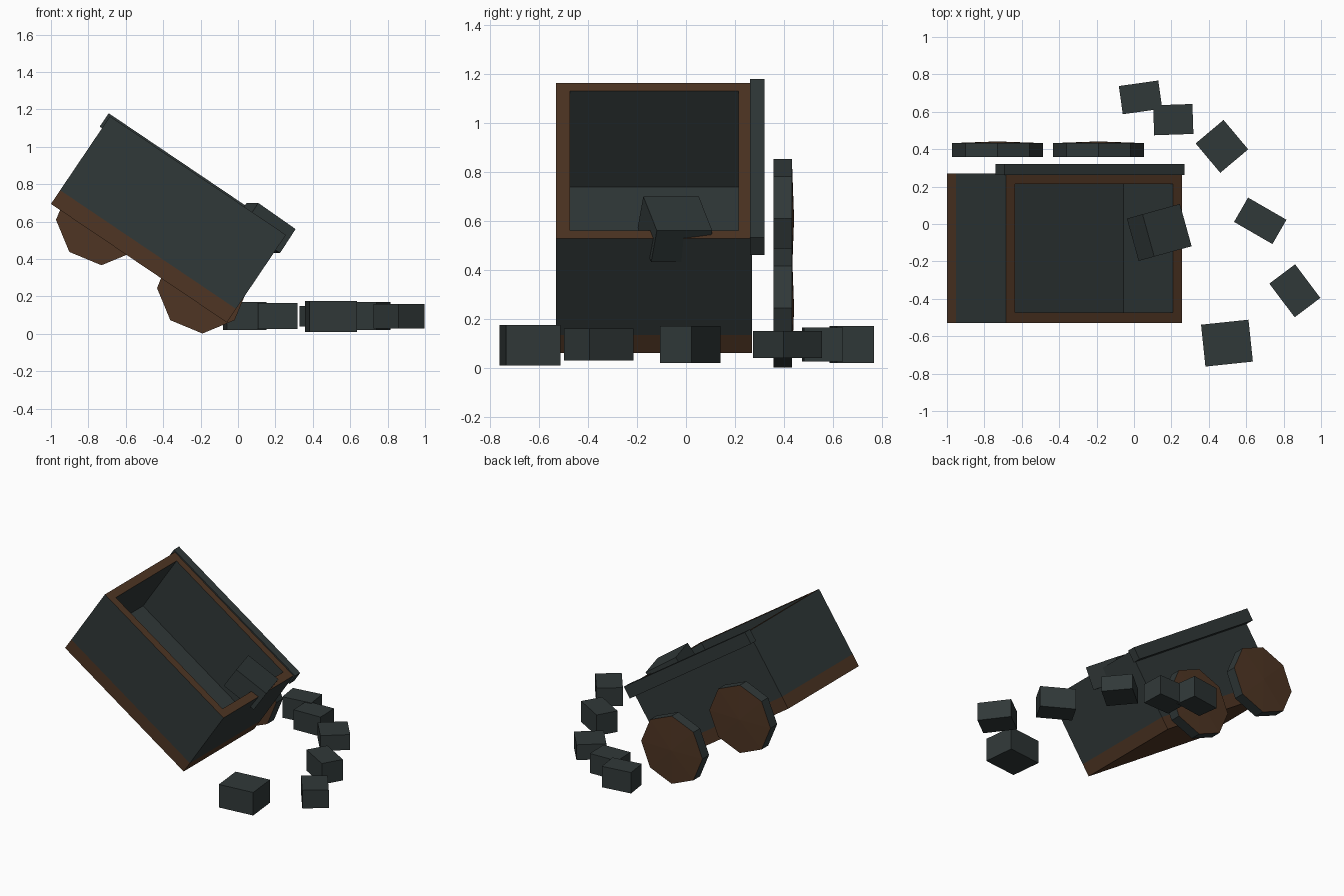
import bpy, bmesh, math
from mathutils import Matrix, Vector

if "Cube" in bpy.data.objects:
    bpy.data.objects.remove(bpy.data.objects["Cube"])


def material(name, colour):
    m = bpy.data.materials.new(name)
    m.diffuse_color = (*colour, 1)
    m.use_nodes = True
    m.node_tree.nodes["Principled BSDF"].inputs["Base Color"].default_value = m.diffuse_color
    return m


DARK = material("dark slate", (0.030, 0.040, 0.040))
BROWN = material("rust brown", (0.078, 0.036, 0.017))


def finish(bm, name, matrix, mats):
    mesh = bpy.data.meshes.new(name)
    bmesh.ops.recalc_face_normals(bm, faces=bm.faces)
    bm.to_mesh(mesh)
    bm.free()
    for m in mats:
        mesh.materials.append(m)
    ob = bpy.data.objects.new(name, mesh)
    ob.matrix_world = matrix
    bpy.context.collection.objects.link(ob)
    return ob


def box_mesh(size, centre=(0, 0, 0)):
    bm = bmesh.new()
    bmesh.ops.create_cube(bm, size=1)
    bmesh.ops.scale(bm, vec=size, verts=bm.verts)
    bmesh.ops.translate(bm, vec=centre, verts=bm.verts)
    return bm


# Tilted cart frame: x along the cart, z out of the opening
TILT = math.radians(34)
CART = Matrix.Translation((-1.0, -0.13, 0.695)) @ Matrix.Rotation(TILT, 4, 'Y')
LENGTH, WIDTH, HEIGHT, FLOOR, WALL = 1.134, 0.80, 0.565, 0.088, 0.08

# Cart floor slab
finish(box_mesh((LENGTH, WIDTH, FLOOR), (LENGTH / 2, 0, FLOOR / 2)),
       "cart_base", CART, [BROWN])

# Hollow cart tub with brown rim
depth = HEIGHT - FLOOR
bm = box_mesh((LENGTH, WIDTH, depth), (LENGTH / 2, 0, FLOOR + depth / 2))
top = max(bm.faces, key=lambda f: f.calc_center_median().z)
rim = bmesh.ops.inset_region(bm, faces=[top], thickness=WALL)["faces"]
for f in rim:
    f.material_index = 1
ext = bmesh.ops.extrude_discrete_faces(bm, faces=[top])["faces"]
bmesh.ops.translate(bm, vec=(0, 0, -depth + 0.003), verts=ext[0].verts)
finish(bm, "cart_tub", CART, [DARK, BROWN])

# Side rail along the back edge of the tub
finish(box_mesh((1.159, 0.058, 0.086)), "side_rail",
       Matrix.Translation((-0.235, 0.291, 0.82)) @ Matrix.Rotation(TILT, 4, 'Y'), [DARK])

# Octagonal wheels: brown sides, dark tread, slightly raised hub
for i, (x, z) in enumerate([(-0.73, 0.61), (-0.19, 0.245)]):
    bm = bmesh.new()
    bmesh.ops.create_cone(bm, cap_ends=True, cap_tris=True, segments=8,
                          radius1=0.243, radius2=0.243, depth=0.075)
    for f in bm.faces:
        f.material_index = 1 if abs(f.normal.z) > 0.5 else 0
    for v in bm.verts:
        if v.co.z > 0 and v.co.xy.length < 0.01:
            v.co.z += 0.009
    finish(bm, f"wheel_{i + 1}",
           Matrix.Translation((x, 0.395, z)) @ Matrix.Rotation(-math.pi / 2, 4, 'X'),
           [DARK, BROWN])

# Spilled blocks: centre x, y, size x, y, yaw, bottom z, top z
BLOCKS = [
    (0.035, 0.677, 0.213, 0.152, 8, 0.02, 0.17),
    (0.21, 0.558, 0.21, 0.16, 2, 0.025, 0.165),
    (0.47, 0.415, 0.195, 0.205, 40, 0.04, 0.15),
    (0.675, 0.017, 0.237, 0.15, -30, 0.02, 0.17),
    (0.86, -0.357, 0.225, 0.172, -53, 0.03, 0.16),
    (0.497, -0.637, 0.255, 0.225, 6, 0.01, 0.175),
]
for i, (x, y, sx, sy, yaw, z0, z1) in enumerate(BLOCKS):
    finish(box_mesh((sx, sy, z1 - z0)), f"spilled_block_{i + 1}",
           Matrix.Translation((x, y, (z0 + z1) / 2))
           @ Matrix.Rotation(math.radians(yaw), 4, 'Z'), [DARK])

# Block sliding over the lower lip
finish(box_mesh((0.25, 0.235, 0.155)), "lip_block",
       Matrix.Translation((0.135, -0.045, 0.566))
       @ Matrix.Rotation(math.radians(15.5), 4, 'Z')
       @ Matrix.Rotation(TILT, 4, 'Y'), [DARK])
